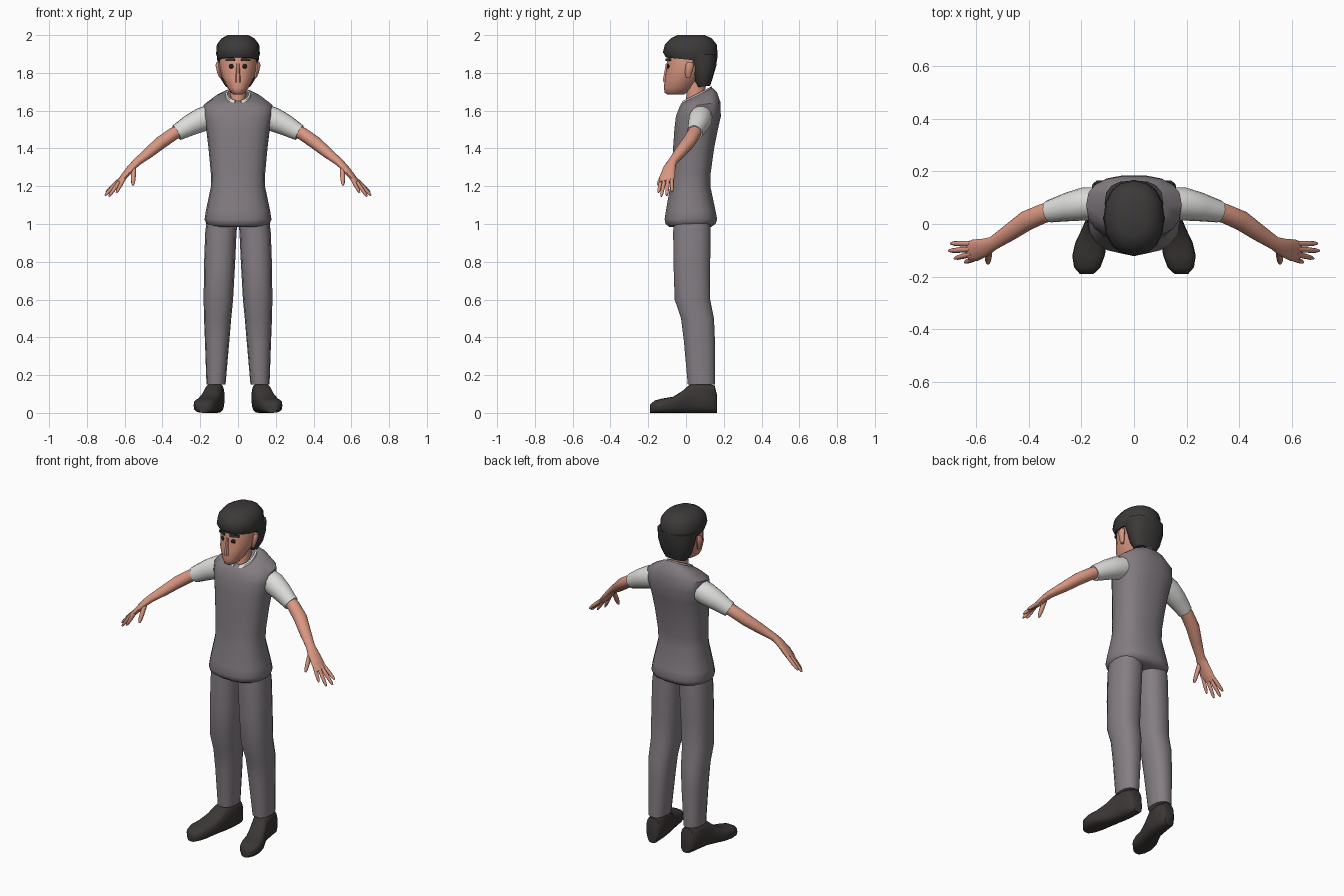
import bpy, bmesh, math
from mathutils import Vector, Matrix

if "Cube" in bpy.data.objects:
    bpy.data.objects.remove(bpy.data.objects["Cube"])


def material(name, r, g, b):
    m = bpy.data.materials.new(name)
    m.diffuse_color = (r, g, b, 1)
    m.use_nodes = True
    m.node_tree.nodes["Principled BSDF"].inputs["Base Color"].default_value = m.diffuse_color
    return m


SKIN = material("skin", 0.70, 0.31, 0.22)
GREY = material("grey cloth", 0.225, 0.20, 0.22)
TROUSER = material("trouser grey", 0.235, 0.21, 0.23)
WHITE = material("white cloth", 0.72, 0.72, 0.70)
HAIR = material("dark hair", 0.045, 0.042, 0.041)
SHOE = material("dark leather", 0.043, 0.038, 0.036)
EYE = material("eye black", 0.015, 0.012, 0.011)


def finish(name, bm, mat, angle):
    bmesh.ops.recalc_face_normals(bm, faces=bm.faces)
    me = bpy.data.meshes.new(name)
    bm.to_mesh(me)
    bm.free()
    me.materials.append(mat)
    me.shade_smooth()
    me.set_sharp_from_angle(angle=math.radians(angle))
    ob = bpy.data.objects.new(name, me)
    bpy.context.collection.objects.link(ob)
    return ob


def loft_bm(rings, n=14, p=2.0, s=1, caps=True):
    """Skin superellipse rings, each given as (centre, half axis a, half axis b)."""
    bm = bmesh.new()
    loops = []
    for c, a, b in rings:
        loop = []
        for i in range(n):
            t = 2 * math.pi * i / n
            u, v = math.cos(t), math.sin(t)
            u = math.copysign(abs(u) ** (2 / p), u)
            v = math.copysign(abs(v) ** (2 / p), v)
            q = c + a * u + b * v
            loop.append(bm.verts.new((q.x * s, q.y, q.z)))
        loops.append(loop)
    for l0, l1 in zip(loops, loops[1:]):
        for i in range(n):
            j = (i + 1) % n
            bm.faces.new((l0[i], l0[j], l1[j], l1[i]))
    if caps:
        bm.faces.new(loops[0])
        bm.faces.new(loops[-1])
    return bm


def loft(name, rings, mat, n=14, p=2.0, s=1, angle=50):
    return finish(name, loft_bm(rings, n, p, s), mat, angle)


def level(z, x0, x1, y0, y1, tilt=0.0):
    """Horizontal ring between x and y limits, tilted upwards to the back."""
    r = (y1 - y0) / 2
    return (Vector(((x0 + x1) / 2, (y0 + y1) / 2, z)),
            Vector(((x1 - x0) / 2, 0, 0)), Vector((0, r, tilt * r)))


def mid(z, hx, y0, y1, tilt=0.0):
    return level(z, -hx, hx, y0, y1, tilt)


def tube(pts):
    """Rings across a path of (x, y, z, half width, half thickness)."""
    v = [Vector(q[:3]) for q in pts]
    out = []
    for i, q in enumerate(pts):
        t = (v[min(i + 1, len(v) - 1)] - v[max(i - 1, 0)]).normalized()
        side = t.cross(Vector((0, 0, 1))).normalized()
        out.append((v[i], side * q[3], side.cross(t) * q[4]))
    return out


# Vest
loft("vest", [mid(0.985, .145, -.09, .135), mid(1.0, .168, -.11, .158), mid(1.025, .177, -.115, .167),
              mid(1.07, .17, -.108, .158), mid(1.2, .143, -.085, .13), mid(1.27, .144, -.078, .132),
              mid(1.4, .156, -.07, .15), mid(1.5, .168, -.063, .17), mid(1.57, .182, -.055, .186),
              mid(1.63, .182, -.038, .183, .15), mid(1.665, .125, -.03, .165, .35),
              mid(1.68, .075, -.025, .14, .5)], GREY, n=18, p=2.5)

# Collar: a tilted band, open at the front
prof = [mid(1.66, .074, -.032, .14, .5), mid(1.688, .066, -.022, .138, .5),
        mid(1.69, .056, -.012, .128, .5), mid(1.66, .056, -.012, .128, .5)]
bm = loft_bm(prof + prof[:1], n=24, caps=False)
bmesh.ops.remove_doubles(bm, verts=bm.verts, dist=1e-5)
front = [f for f in bm.faces if f.calc_center_median().y < 0 and abs(f.calc_center_median().x) < .013]
bmesh.ops.delete(bm, geom=front, context='FACES')
bmesh.ops.holes_fill(bm, edges=[e for e in bm.edges if e.is_boundary], sides=8)
finish("collar", bm, WHITE, 40)

# Neck and head
loft("neck", [mid(1.58, .045, .0, .1), mid(1.66, .041, .0, .095), mid(1.78, .045, .01, .11)], SKIN, n=12)
loft("head", [mid(1.686, .022, -.098, -.01), mid(1.695, .036, -.113, .005), mid(1.72, .056, -.117, .035),
              mid(1.78, .086, -.112, .085), mid(1.83, .097, -.103, .12), mid(1.87, .098, -.1, .12),
              mid(1.93, .09, -.09, .12)], SKIN, n=16)
loft("nose", [mid(1.75, .017, -.122, -.09), mid(1.765, .016, -.124, -.09),
              mid(1.85, .008, -.108, -.085)], SKIN, n=6)

# Hair: cap and nape
loft("hair_cap", [mid(1.868, .106, -.106, .162, -.1), mid(1.90, .116, -.122, .168, -.06),
                  mid(1.95, .112, -.112, .163), mid(1.982, .088, -.082, .137),
                  mid(2.0, .055, -.045, .10)], HAIR, n=16, p=2.2)
loft("hair_nape", [mid(1.728, .066, .06, .128, .1), mid(1.77, .092, .04, .142, .1),
                   mid(1.84, .108, .02, .161), mid(1.90, .112, -.01, .166)], HAIR, n=16, p=2.6)

for s, tag in ((1, "left"), (-1, "right")):
    # Face details
    for part, size, x, y, z in (("eye", (.013, .005, .013), .036, -.095, 1.835),
                                ("eyebrow", (.027, .004, .007), .041, -.094, 1.869)):
        bm = bmesh.new()
        if part == "eye":
            bmesh.ops.create_uvsphere(bm, u_segments=12, v_segments=8, radius=1)
        else:
            bmesh.ops.create_cube(bm, size=2)
        bmesh.ops.transform(bm, verts=bm.verts, matrix=Matrix.Translation((s * x, y, z))
                            @ Matrix.Rotation(s * math.radians(24), 4, 'Z')
                            @ Matrix.Diagonal((*size, 1)))
        finish(f"{part}_{tag}", bm, EYE if part == "eye" else HAIR, 40)
    loft(f"ear_{tag}", [level(1.775, .085, .1, .0, .022), level(1.80, .087, .11, -.005, .032),
                        level(1.84, .09, .119, -.003, .042), level(1.857, .092, .114, .008, .036)],
         SKIN, n=8, s=s)

    # Sleeve and arm
    loft(f"sleeve_{tag}", tube([(.13, .08, 1.575, .06, .062), (.19, .076, 1.553, .063, .065),
                                (.25, .065, 1.525, .055, .057), (.325, .047, 1.483, .042, .044)]),
         WHITE, s=s)
    loft(f"arm_{tag}", tube([(.28, .058, 1.51, .037, .036), (.345, .04, 1.475, .037, .034),
                             (.41, .012, 1.43, .038, .034), (.47, -.03, 1.38, .033, .029),
                             (.535, -.073, 1.328, .026, .021), (.565, -.088, 1.298, .034, .019),
                             (.605, -.10, 1.25, .042, .016), (.63, -.104, 1.222, .036, .011)]),
         SKIN, s=s)
    # Fingers and thumb
    digits = {"index_finger": ((.598, -.128, 1.25), (.644, -.146, 1.166)),
              "middle_finger": ((.615, -.113, 1.242), (.683, -.131, 1.146)),
              "ring_finger": ((.622, -.096, 1.238), (.705, -.102, 1.15)),
              "little_finger": ((.622, -.075, 1.238), (.698, -.074, 1.17)),
              "thumb": ((.552, -.10, 1.297), (.556, -.15, 1.205))}
    for part, (a, b) in digits.items():
        a, b = Vector(a), Vector(b)
        r = .013 if part == "thumb" else .0105
        loft(f"{part}_{tag}", tube([(*a.lerp(b, f), r * k, r * k) for f, k in
                                    ((0, 1), (.5, 1), (.85, .8), (1, .4))]), SKIN, n=8, s=s)

    # Trouser leg
    loft(f"trouser_leg_{tag}", [level(1.03, .002, .165, -.068, .13), level(.95, .008, .174, -.07, .132),
                                level(.78, .016, .18, -.068, .13), level(.6, .026, .182, -.062, .13),
                                level(.5, .036, .18, -.028, .15), level(.38, .046, .175, -.013, .155),
                                level(.15, .066, .167, .008, .155)], TROUSER, n=14, p=2.4, s=s)

    # Shoe: upright sections from heel to toe (y, x centre, half width, height)
    shoe = [(.165, .112, .03, .09), (.152, .115, .043, .145), (.09, .12, .049, .16),
            (.025, .13, .05, .155), (-.02, .145, .054, .115), (-.07, .163, .06, .085),
            (-.12, .173, .062, .077), (-.165, .178, .05, .066), (-.19, .18, .026, .045)]
    loft(f"shoe_{tag}", [(Vector((x, y, h / 2)), Vector((w, 0, 0)), Vector((0, 0, h / 2)))
                         for y, x, w, h in shoe], SHOE, n=16, p=3.0, s=s)
